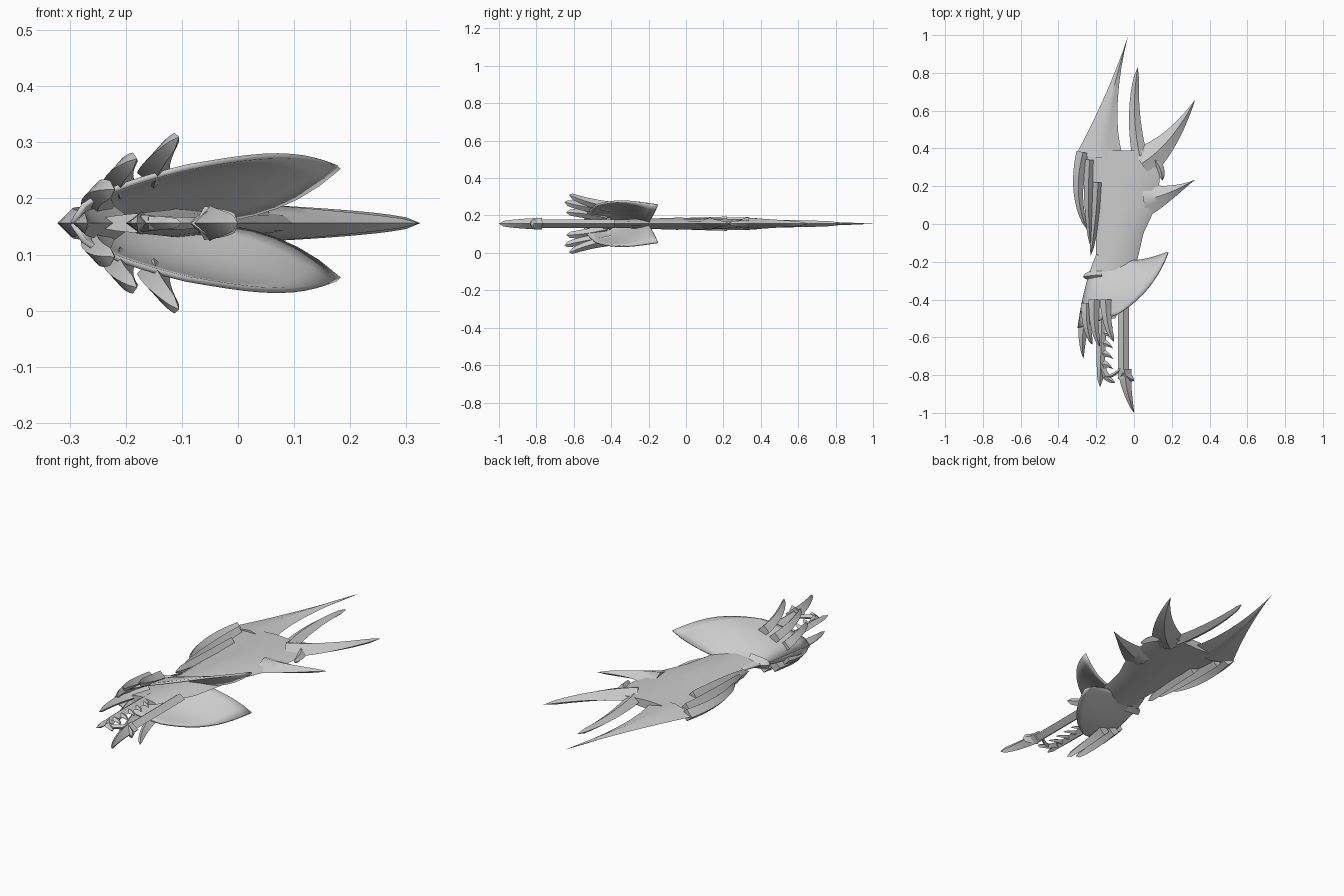
import bpy
import bmesh
from math import sin, pi, radians
from mathutils import Vector

MIDDLE = 0.156  # height of the mirror plane
STEPS = 10
FRACTIONS = [i / STEPS for i in range(STEPS + 1)]
UP = Vector((0, 0, 1))

if "Cube" in bpy.data.objects:
    bpy.data.objects.remove(bpy.data.objects["Cube"], do_unlink=True)

GREY = (0.6, 0.6, 0.6, 1)
material = bpy.data.materials.new("pale grey")
material.use_nodes = True
material.diffuse_color = GREY
material.node_tree.nodes["Principled BSDF"].inputs["Base Color"].default_value = GREY


def curve_points(start, bend, tip):
    """Sample a quadratic curve through three control points."""
    a, b, c = (Vector(p).to_3d() for p in (start, bend, tip))
    return [a.lerp(b, u).lerp(b.lerp(c, u), u) for u in FRACTIONS]


def lens_ring(left, right, depth, bulge):
    """Sharp-edged cross-section; a low bulge gives a flatter plate."""
    heights = {u: depth * (1 - abs(2 * u - 1)) ** bulge for u in FRACTIONS[1:-1:2]}
    top = [left.lerp(right, u) + UP * h for u, h in heights.items()]
    bottom = [left.lerp(right, u) - UP * h for u, h in heights.items()]
    return [left] + top + [right] + bottom[::-1]


def build(name, rings, closed=True, sharp=40):
    """Bridge rings of points into a shaded object on the mirror plane."""
    bm = bmesh.new()
    loops = [[bm.verts.new(p) for p in ring] for ring in rings]
    count = len(loops[0])
    for a, b in zip(loops, loops[1:]):
        for i in range(count if closed else count - 1):
            j = (i + 1) % count
            bm.faces.new((a[i], a[j], b[j], b[i]))
    if closed:
        bm.faces.new(loops[0])
        bm.faces.new(loops[-1])
    bmesh.ops.remove_doubles(bm, verts=bm.verts, dist=0.0002)
    bmesh.ops.recalc_face_normals(bm, faces=bm.faces)
    mesh = bpy.data.meshes.new(name)
    bm.to_mesh(mesh)
    bm.free()
    mesh.materials.append(material)
    obj = bpy.data.objects.new(name, mesh)
    obj.location.z = MIDDLE
    bpy.context.collection.objects.link(obj)
    bpy.ops.object.select_all(action="DESELECT")
    obj.select_set(True)
    bpy.context.view_layer.objects.active = obj
    bpy.ops.object.shade_smooth_by_angle(angle=radians(sharp))
    return obj


def plume(name, start, bend, tip, width, depth=0.03, taper=0.5):
    """Curved blade that narrows from its start to its tip."""
    points = curve_points(start, bend, tip)
    rings = []
    for i, (u, p) in enumerate(zip(FRACTIONS, points)):
        along = points[min(i + 1, STEPS)] - points[max(i - 1, 0)]
        across = along.cross(UP).normalized() * width / 2
        scale = (1 - u) ** taper
        rings.append(lens_ring(p - across * scale, p + across * scale,
                               depth * scale ** 0.5, 1))
    return build(name, rings)


# Main body running forward into the head core: y, left edge, right edge
BODY = [(.39, -.28, .15), (.27, -.24, .14), (.1, -.2, .12), (-.05, -.2, .05),
        (-.18, -.2, .02), (-.32, -.24, -.01), (-.5, -.27, -.1)]
build("body", [lens_ring(Vector((left, y, 0)), Vector((right, y, 0)),
                         0.034 - abs(y) / 30, 0.5) for y, left, right in BODY])

# Long trailing spikes
plume("long_rear_spike", (-.18, .35), (-.16, .56), (-.03, 1), .26, .025, 1.5)
plume("wavy_rear_spike", (.03, .36), (-.02, .6), (.02, .83), .08, .022)
plume("upper_side_spike", (.04, .32), (.2, .42), (.325, .66), .18, .033, 1)
plume("lower_side_spike", (.05, .13), (.16, .14), (.325, .235), .2, .033, 1.2)
plume("side_barb", (.1, .35), (.15, .3), (.15, .23), .06, .02)

# Layered swept crests along the back edge
plume("outer_crest", (-.27, .38), (-.33, .15), (-.247, -.03), .07)
plume("middle_crest", (-.235, .34), (-.25, .1), (-.23, -.12), .06, .035)
plume("inner_crest", (-.19, .22), (-.2, .02), (-.23, -.17), .06, .038)

# Brow knob and central snout spike
plume("brow", (-.17, -.27), (-.22, -.27), (-.27, -.28), .08, .035)
plume("snout_spike", (-.22, -.4), (-.29, -.53), (-.268, -.715), .09, .03, .7)

# Straight jaw bar with a barbed, pointed end
plume("jaw_bar", (-.055, -.38), (-.055, -.6), (-.055, -.82), .058, .022, 0)
plume("jaw_point", (-.05, -.77), (-.045, -.88), (0, -1), .075, .032, .7)
plume("jaw_barb", (-.06, -.79), (-.03, -.81), (0, -.83), .06, .03)

# Toothed jaw, forked at its end, and the link across the mouth
plume("toothed_jaw", (-.17, -.45), (-.175, -.65), (-.18, -.865), .06, .02, .3)
plume("jaw_fork", (-.17, -.77), (-.15, -.82), (-.1, -.84), .05, .015)
plume("jaw_link", (-.16, -.81), (-.1, -.81), (-.06, -.75), .02, .012, .2)
for i in range(5):
    y = -.52 - .055 * i
    plume(f"tooth_{i + 1}", (-.17, y), (-.14, y), (-.11, y - .03), .05, .012, 1)

# Flared hoods with horns rising from their front rims
ridge = curve_points((-.2, -.16), (-.26, -.3), (-.295, -.55))
rim = curve_points((.18, -.15), (.1, -.37), (-.09, -.48))
HORNS = {
    "cheek_horn": ((-.21, -.4, .07), (-.22, -.56, .09), (-.18, -.65, .115)),
    "crown_horn": ((-.15, -.4, .09), (-.15, -.54, .11), (-.105, -.625, .154)),
    "snout_horn": ((-.25, -.42, .03), (-.26, -.55, .06), (-.22, -.64, .06)),
}
for side, label in ((1, "upper"), (-1, "lower")):
    rows = []
    for v, inner, outer in zip(FRACTIONS, ridge, rim):
        rear = (1 - v) ** 4  # the rear edge dips to meet the body
        height = 0.1 + 0.02 * sin(pi * v)
        rows.append([inner.lerp(outer, u)
                     + Vector((0, -0.04 * rear * sin(pi * u),
                               side * height * u ** (0.5 + 3 * rear)))
                     for u in FRACTIONS])
    hood = build(label + "_hood", rows, closed=False, sharp=60)
    shell = hood.modifiers.new("thickness", "SOLIDIFY")
    shell.thickness = 0.01
    shell.offset = 0
    for horn, path in HORNS.items():
        plume(f"{label}_{horn}", *[(x, y, side * z) for x, y, z in path], .06, .028)
